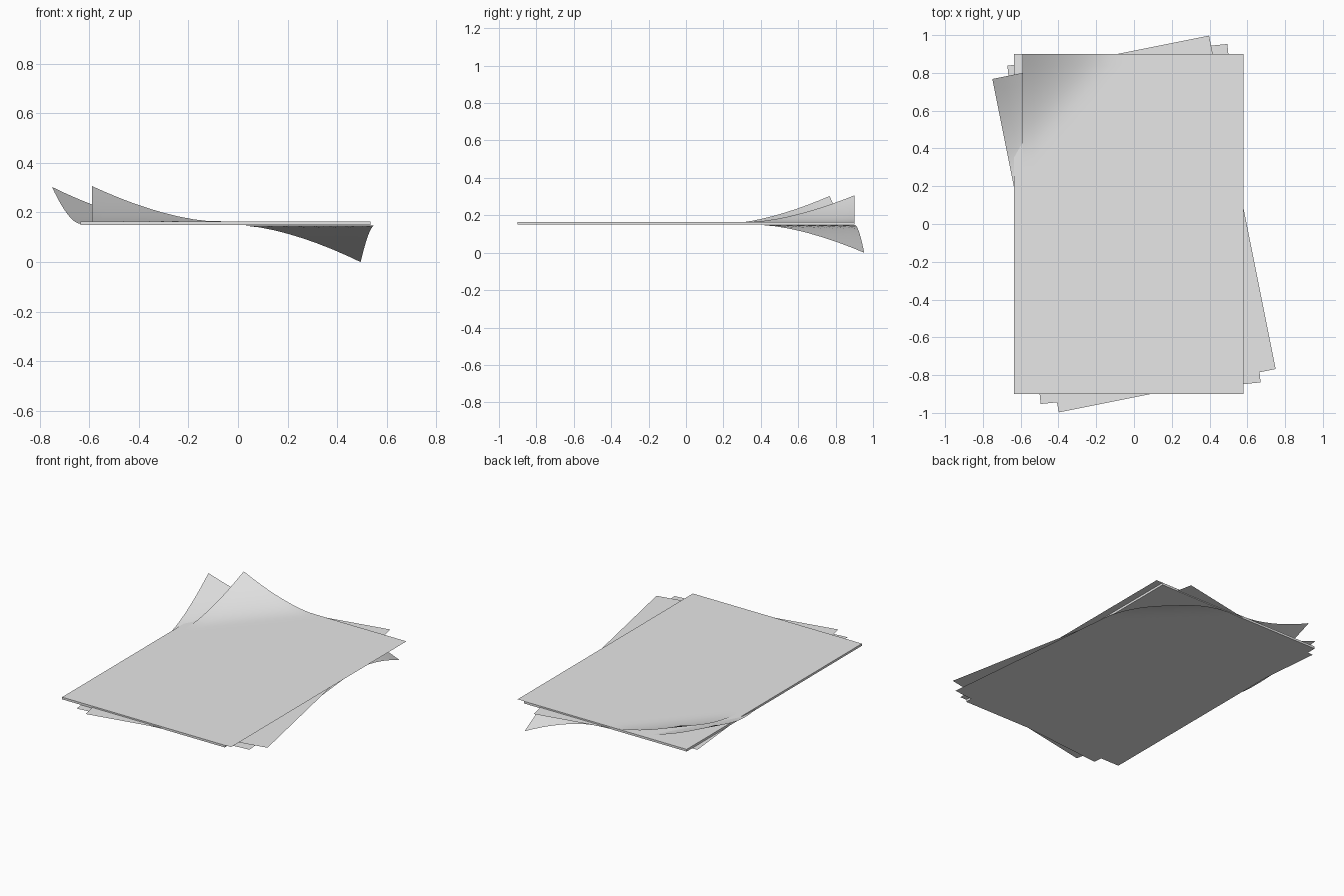
import bpy, bmesh, math
from mathutils import Matrix

if "Cube" in bpy.data.objects:
    bpy.data.objects.remove(bpy.data.objects["Cube"])

W, L = 1.17, 1.80          # sheet size
paper = bpy.data.materials.new("paper_grey")
paper.diffuse_color = (0.8, 0.8, 0.8, 1)
paper.use_nodes = True
paper.node_tree.nodes["Principled BSDF"].inputs["Base Color"].default_value = paper.diffuse_color


def finish(bm, name):
    me = bpy.data.meshes.new(name)
    bm.to_mesh(me)
    bm.free()
    me.materials.append(paper)
    ob = bpy.data.objects.new(name, me)
    bpy.context.collection.objects.link(ob)
    return ob


def sheet(name, x, z, angle, side, lift):
    """Thin sheet whose back corner (side -1 left, +1 right) curls by lift."""
    bm = bmesh.new()
    bmesh.ops.create_grid(bm, x_segments=20, y_segments=30, size=0.5)
    for v in bm.verts:
        v.co.x *= W
        v.co.y *= L
        u = W / 2 - side * v.co.x      # distance from the curled corner
        w = L / 2 - v.co.y
        t = max(0.0, 1 - u / 0.49 - w / 0.56)
        v.co.z = lift * t ** 1.6
    bm.transform(Matrix.Translation((x, 0, z)) @ Matrix.Rotation(math.radians(angle), 4, 'Z'))
    for f in bm.faces:
        f.smooth = True
    return finish(bm, name)


# solid stack in the middle
bm = bmesh.new()
bmesh.ops.create_cube(bm, size=1)
bm.transform(Matrix.Translation((-0.05, 0, 0.157)) @ Matrix.Diagonal((W, L, 0.014, 1)))
finish(bm, "paper_stack")

# loose sheets with curled corners
sheet("top_sheet", -0.004, 0.1645, 0, -1, 0.142)
sheet("middle_sheet", 0, 0.155, 11.3, -1, 0.148)
sheet("bottom_sheet", 0, 0.148, 5.6, 1, -0.148)
